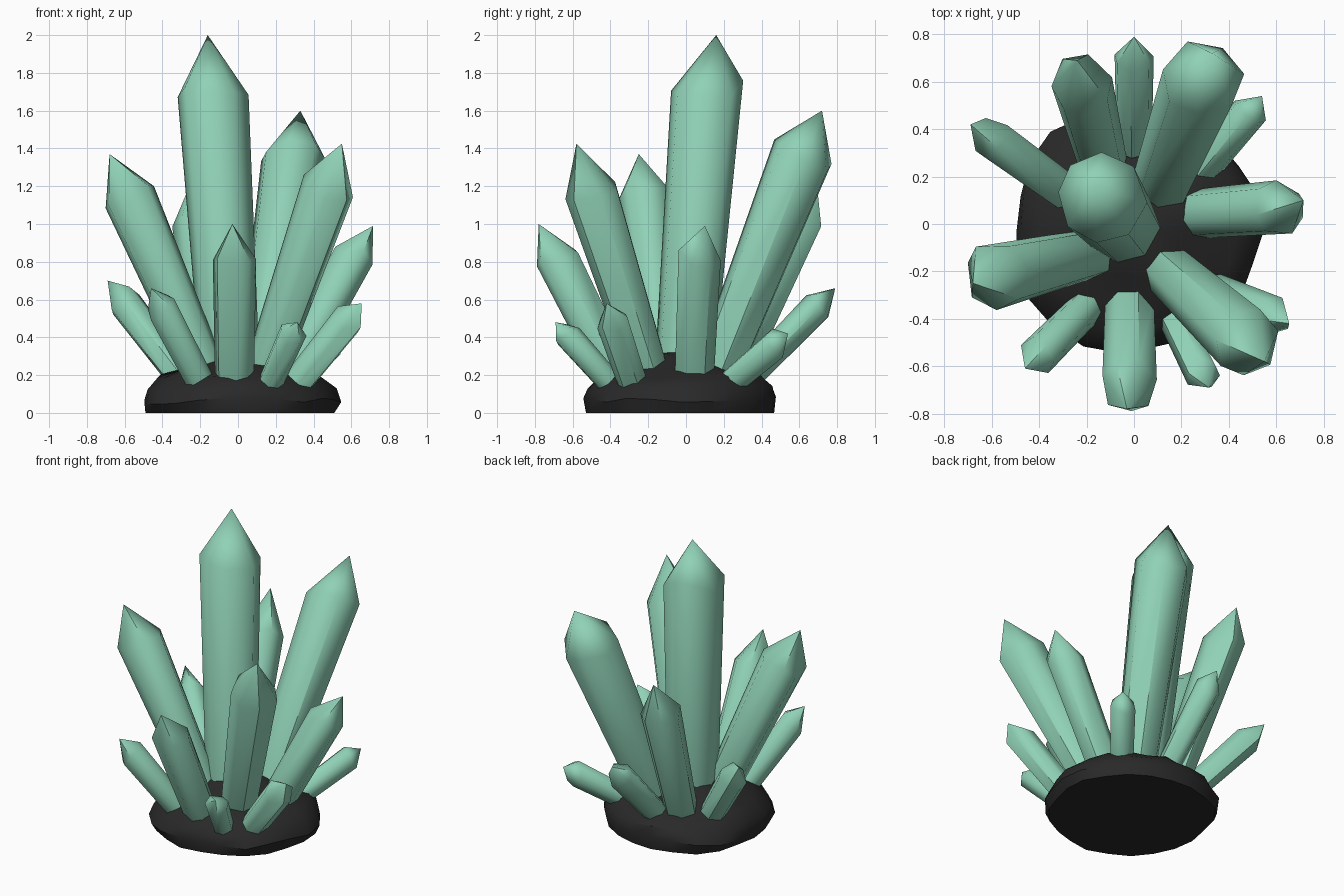
import bpy, bmesh, math, random
from mathutils import Vector, noise

if "Cube" in bpy.data.objects:
    bpy.data.objects.remove(bpy.data.objects["Cube"])

random.seed(4)


def material(name, rgb):
    m = bpy.data.materials.new(name)
    m.diffuse_color = (*rgb, 1)
    m.use_nodes = True
    m.node_tree.nodes["Principled BSDF"].inputs["Base Color"].default_value = m.diffuse_color
    return m


GREEN = material("pale green crystal", (0.28, 0.64, 0.47))
DARK = material("dark rock", (0.022, 0.022, 0.022))


def finish(bm, name, mat, angle):
    bmesh.ops.recalc_face_normals(bm, faces=bm.faces)
    me = bpy.data.meshes.new(name)
    bm.to_mesh(me)
    bm.free()
    ob = bpy.data.objects.new(name, me)
    bpy.context.collection.objects.link(ob)
    me.materials.append(mat)
    bpy.ops.object.select_all(action='DESELECT')
    ob.select_set(True)
    bpy.context.view_layer.objects.active = ob
    bpy.ops.object.shade_smooth_by_angle(angle=math.radians(angle))


def crystal(name, base, tip, r_base, r_top, shoulder=None, sides=7):
    """Faceted prism widening upward, ending in an off-centre point."""
    base, tip = Vector(base), Vector(tip)
    sh = Vector(shoulder) if shoulder else base.lerp(tip, 0.79)
    axis = (sh - base).normalized()
    u = axis.cross(Vector((0.3, 1, 0.1))).normalized()
    v = axis.cross(u)
    start = base - axis * min(0.1, (base.z - 0.04) / axis.z)
    turn = random.uniform(0, 1)
    bm = bmesh.new()
    angles = [turn + (i + random.uniform(-.13, .13)) * math.tau / sides for i in range(sides)]
    slip = [random.uniform(-.35, .35) * r_top for _ in angles]
    rings = []
    for c, r, k in ((start, r_base, 0), (sh, r_top, 1)):
        rings.append([bm.verts.new(c + (u * math.cos(a) + v * math.sin(a)) * r * 1.05 + axis * s * k)
                      for a, s in zip(angles, slip)])
    top = bm.verts.new(tip)
    bm.faces.new(rings[0])
    for i in range(sides):
        j = (i + 1) % sides
        bm.faces.new((rings[0][i], rings[0][j], rings[1][j], rings[1][i]))
        bm.faces.new((rings[1][i], rings[1][j], top))
    finish(bm, name, GREEN, 53)


# Large crystals
crystal("main_crystal", (-.05, .0, .35), (-.16, .16, 2), .15, .18, (-.135, .11, 1.72), 8)
crystal("back_right_crystal", (.13, .2, .3), (.33, .72, 1.6), .12, .165, (.295, .62, 1.37))
crystal("front_right_crystal", (.17, -.22, .3), (.55, -.58, 1.425), .105, .14, (.475, -.5, 1.18))
crystal("left_crystal", (-.21, -.13, .3), (-.68, -.25, 1.37), .105, .14, (-.585, -.22, 1.16))
crystal("back_left_crystal", (-.14, .28, .3), (-.24, .69, 1.24), .1, .125, (-.22, .59, 1.02))

# Medium crystals
crystal("front_crystal", (-.02, -.38, .22), (-.03, -.78, 1.0), .1, .112, (-.02, -.68, .82))
crystal("right_crystal", (.3, .045, .25), (.715, .1, .99), .1, .11, (.62, .07, .84))

# Small outer crystals
for name, base, tip, r in (
        ("small_back_crystal", (0, .4, .26), (0, .79, .66), .08),
        ("small_left_back_crystal", (-.33, .16, .23), (-.69, .42, .7), .085),
        ("small_left_front_crystal", (-.22, -.37, .2), (-.46, -.61, .66), .08),
        ("small_front_crystal", (.19, -.44, .2), (.315, -.69, .48), .07),
        ("small_right_front_crystal", (.34, -.29, .19), (.655, -.42, .58), .085),
        ("small_right_back_crystal", (.33, .28, .2), (.54, .54, .42), .075)):
    crystal(name, base, tip, r * .9, r, base and tuple(b + (t - b) * .77 for b, t in zip(base, tip)))

# Rock mound: lumpy dome from a radial profile
profile = [(.50, 0), (.525, .07), (.505, .13), (.43, .19), (.32, .23), (.2, .3), (.1, .34)]
N = 22
bm = bmesh.new()
rings = []
for r, z in profile:
    ring = []
    for i in range(N):
        a = i * math.tau / N
        p = Vector((math.cos(a) * r, math.sin(a) * r, z))
        n = noise.noise(p * 4 + Vector((3, 1, 7)))
        m = noise.noise(p * 5 + Vector((9, 4, 2)))
        p.x = p.x * (1 + .09 * n) + .01
        p.y = p.y * (1 + .09 * n) - .03
        if z:
            p.z += .04 * m
        ring.append(bm.verts.new(p))
    rings.append(ring)
bm.faces.new(rings[0])
bm.faces.new(rings[-1])
for lo, hi in zip(rings, rings[1:]):
    for i in range(N):
        j = (i + 1) % N
        bm.faces.new((lo[i], lo[j], hi[j], hi[i]))
finish(bm, "rock_base", DARK, 35)
